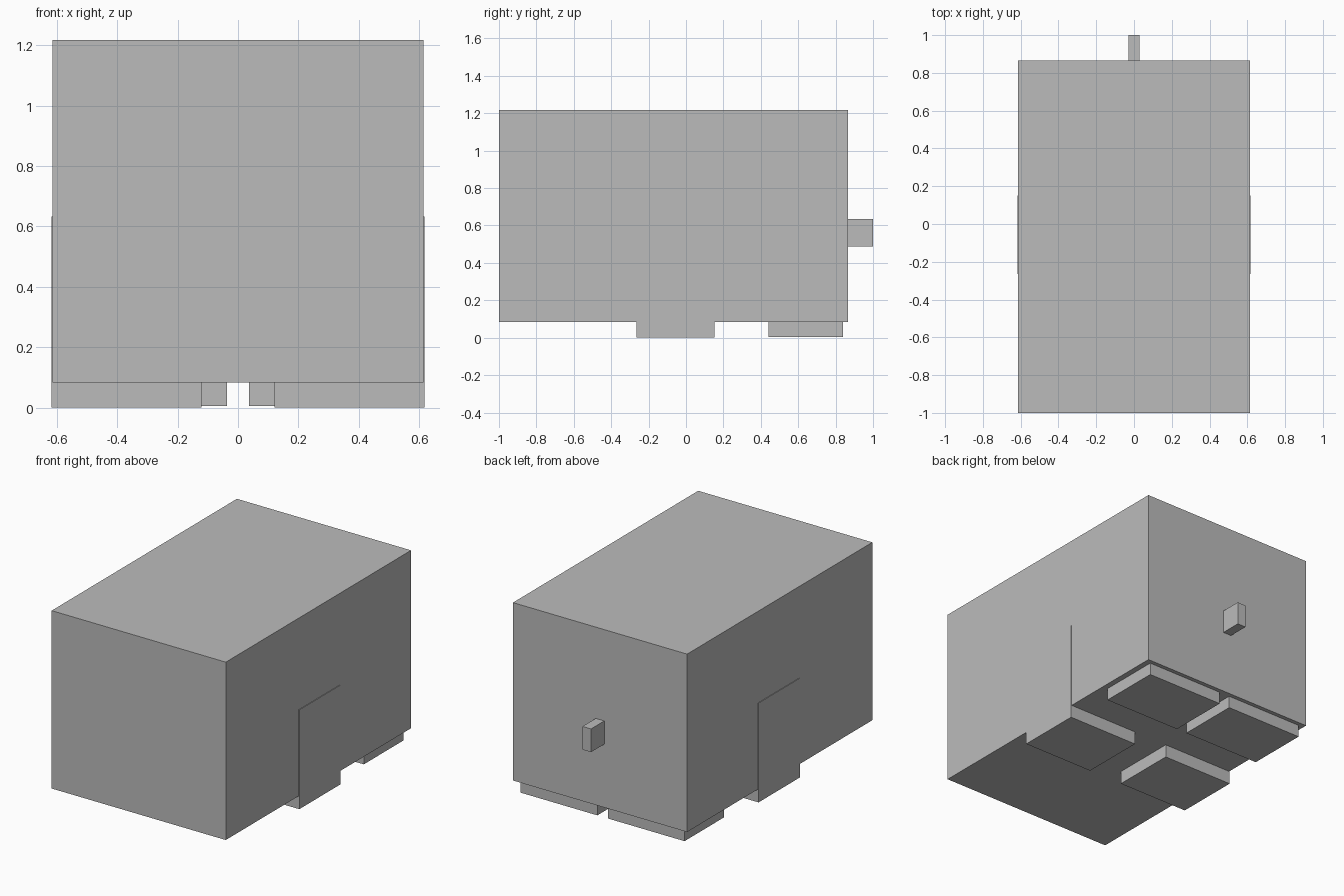
import bpy
import bmesh
from mathutils import Vector

cube = bpy.data.objects.get("Cube")
if cube:
    bpy.data.objects.remove(cube, do_unlink=True)

# Single plain grey
grey = bpy.data.materials.new("plain_grey")
grey.use_nodes = True
colour = (0.5, 0.5, 0.5, 1.0)
grey.diffuse_color = colour
grey.node_tree.nodes["Principled BSDF"].inputs["Base Color"].default_value = colour


def box(name, low, high):
    """Flat-sided block between two opposite corners."""
    low, high = Vector(low), Vector(high)
    bm = bmesh.new()
    bmesh.ops.create_cube(bm, size=1.0)
    bmesh.ops.scale(bm, vec=high - low, verts=bm.verts)
    bmesh.ops.translate(bm, vec=(low + high) / 2, verts=bm.verts)
    mesh = bpy.data.meshes.new(name)
    bm.to_mesh(mesh)
    bm.free()
    mesh.materials.append(grey)
    obj = bpy.data.objects.new(name, mesh)
    bpy.context.collection.objects.link(obj)
    return obj


def mirrored_pair(name, low, high):
    """Block on the left side (+x) and its twin on the right."""
    box("left_" + name, low, high)
    box("right_" + name, (-high[0], low[1], low[2]), (-low[0], high[1], high[2]))


# Main block
box("body", (-0.614, -1.0, 0.083), (0.614, 0.866, 1.217))

# Stub on the back
box("tail", (-0.03, 0.866, 0.487), (0.03, 1.0, 0.635))

# Front legs run up into the body and stand slightly proud of its sides
mirrored_pair("front_leg", (0.12, -0.265, 0.0), (0.618, 0.152, 0.633))

# Rear feet, set in from the sides
mirrored_pair("rear_foot", (0.037, 0.442, 0.005), (0.578, 0.84, 0.083))
